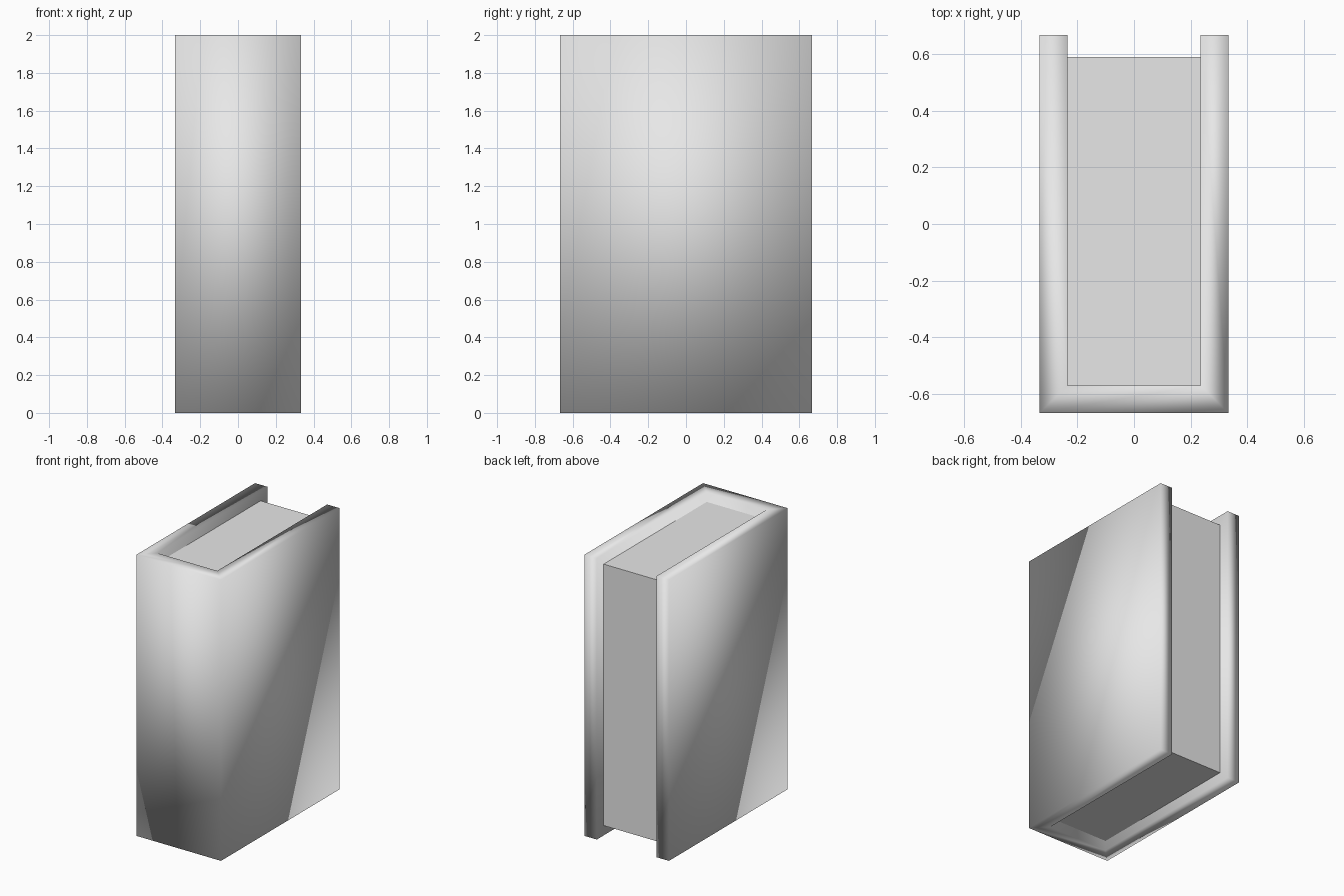
import bpy
import bmesh

cube = bpy.data.objects.get("Cube")
if cube:
    bpy.data.objects.remove(cube, do_unlink=True)

HALF_X, HALF_Y, HEIGHT = 0.333, 0.667, 2.0
BOARD = 0.098          # cover thickness
INSET = 0.07           # page block recess at top and bottom

grey = bpy.data.materials.new("plain grey")
grey.use_nodes = True
grey.diffuse_color = (0.8, 0.8, 0.8, 1)
grey.node_tree.nodes["Principled BSDF"].inputs["Base Color"].default_value = (0.8, 0.8, 0.8, 1)


def finish(name, bm, smooth):
    bmesh.ops.recalc_face_normals(bm, faces=bm.faces[:])
    for face in bm.faces:
        face.smooth = smooth
    mesh = bpy.data.meshes.new(name)
    bm.to_mesh(mesh)
    bm.free()
    mesh.materials.append(grey)
    obj = bpy.data.objects.new(name, mesh)
    bpy.context.collection.objects.link(obj)
    return obj


# Cover: two boards and a spine, a U-shaped wall with soft shading
inner_x, inner_y = HALF_X - BOARD, -HALF_Y + BOARD
outer = [(-HALF_X, HALF_Y), (-HALF_X, -HALF_Y), (HALF_X, -HALF_Y), (HALF_X, HALF_Y)]
inner = [(-inner_x, HALF_Y), (-inner_x, inner_y), (inner_x, inner_y), (inner_x, HALF_Y)]
bm = bmesh.new()
rings = [[bm.verts.new((x, y, z)) for x, y in line]
         for line, z in ((outer, 0), (outer, HEIGHT), (inner, HEIGHT), (inner, 0))]
for i in range(4):
    a, b = rings[i], rings[(i + 1) % 4]
    for j in range(3):
        bm.faces.new((a[j], a[j + 1], b[j + 1], b[j]))
for end in (0, -1):
    bm.faces.new([ring[end] for ring in rings])
finish("cover", bm, True)

# Page block: plain box set back from the cover's edges
back_y = 0.59
bm = bmesh.new()
bmesh.ops.create_cube(bm, size=1)
bmesh.ops.scale(bm, vec=(2 * inner_x, back_y - inner_y, HEIGHT - 2 * INSET), verts=bm.verts[:])
bmesh.ops.translate(bm, vec=(0, (back_y + inner_y) / 2, HEIGHT / 2), verts=bm.verts[:])
finish("page_block", bm, False)
